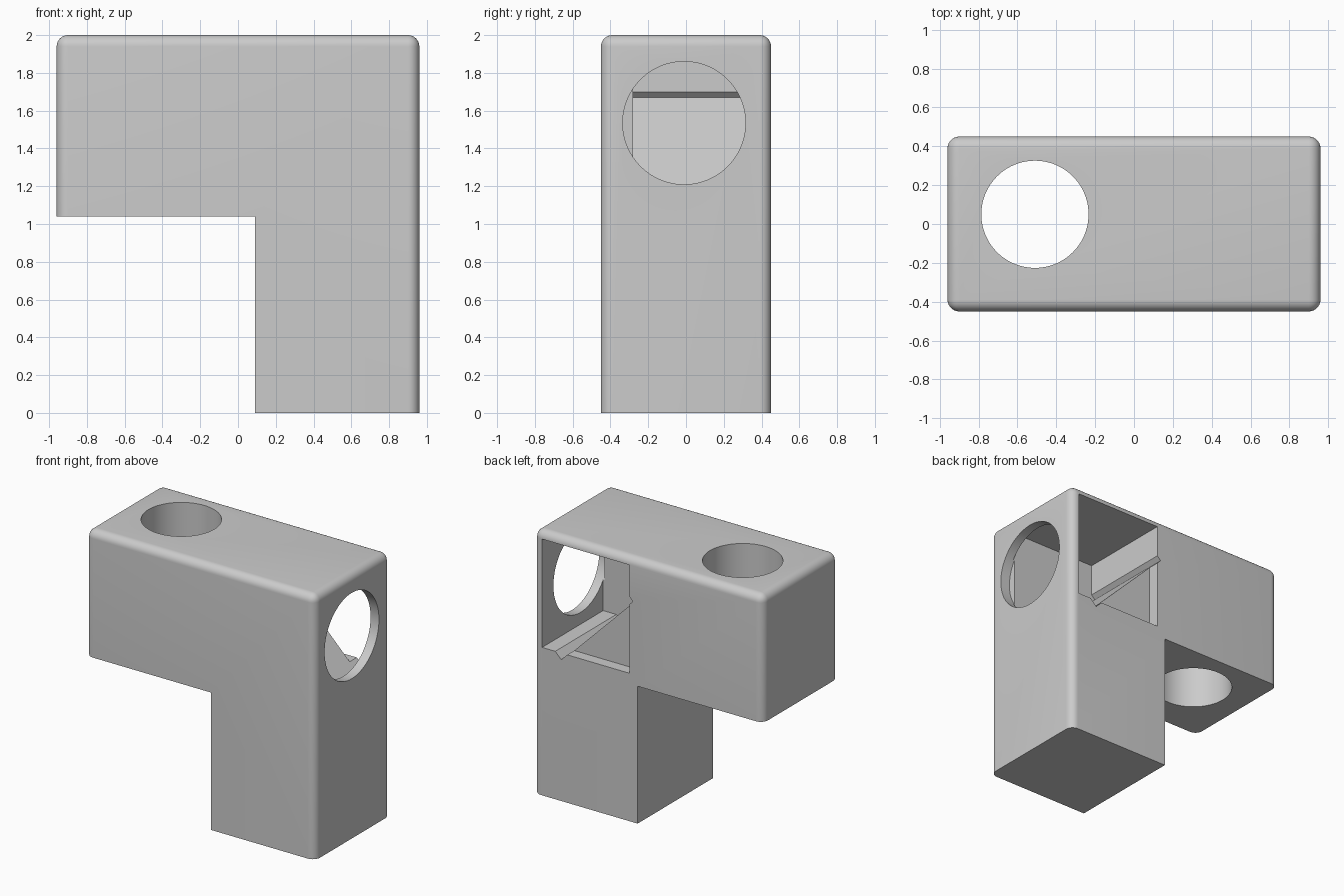
import bpy
import bmesh
from math import radians
from mathutils import Matrix, Vector

default = bpy.data.objects.get("Cube")
if default:
    bpy.data.objects.remove(default, do_unlink=True)

grey = bpy.data.materials.new("plain_grey")
grey.use_nodes = True
colour = (0.6, 0.6, 0.6, 1)
grey.diffuse_color = colour
grey.node_tree.nodes["Principled BSDF"].inputs["Base Color"].default_value = colour


def finish(name, bm):
    bmesh.ops.recalc_face_normals(bm, faces=bm.faces)
    mesh = bpy.data.meshes.new(name)
    bm.to_mesh(mesh)
    bm.free()
    mesh.materials.append(grey)
    obj = bpy.data.objects.new(name, mesh)
    bpy.context.collection.objects.link(obj)
    return obj


def prism(profile, y0, y1):
    """Extrude an x-z profile along y."""
    bm = bmesh.new()
    face = bm.faces.new([bm.verts.new((x, y0, z)) for x, z in profile])
    new = bmesh.ops.extrude_face_region(bm, geom=[face])["geom"]
    verts = [v for v in new if isinstance(v, bmesh.types.BMVert)]
    bmesh.ops.translate(bm, verts=verts, vec=(0, y1 - y0, 0))
    return bm


def cylinder(radius, depth, centre, along_x=False):
    bm = bmesh.new()
    turn = Matrix.Rotation(radians(90), 4, "Y") if along_x else Matrix()
    bmesh.ops.create_cone(bm, cap_ends=True, segments=96, radius1=radius,
                          radius2=radius, depth=depth,
                          matrix=Matrix.Translation(Vector(centre)) @ turn)
    return bm


# L-shaped body with rounded top and outer vertical edges
W, D, H = 0.96, 0.45, 2.0
bm = prism([(0.09, 0), (W, 0), (W, H), (-W, H), (-W, 1.04), (0.09, 1.04)], -D, D)


def is_rounded(edge):
    a, b = (v.co for v in edge.verts)
    on_top = min(a.z, b.z) > H - 0.01
    upright = abs(a.z - b.z) > 0.1 and min(abs(a.x), abs(b.x)) > W - 0.01
    return on_top or upright


bmesh.ops.bevel(bm, geom=[e for e in bm.edges if is_rounded(e)], offset=0.06,
                segments=8, profile=0.5, affect="EDGES")
body = finish("elbow_housing", bm)

# Chamber with a sloping ramp and a slanted plate slot, open at the back
chamber = [(0.16, 1.94), (0.89, 1.94), (0.89, 1.12), (0.78, 1.12),
           (0.73, 1.07), (0.13, 1.67), (0.16, 1.70)]
# Shallow rectangular recess around the rear opening
recess = [(0.16, 1.94), (0.89, 1.94), (0.89, 1.12), (0.16, 1.12)]

cutters = [
    finish("chamber_cutter", prism(chamber, -0.28, 0.6)),
    finish("recess_cutter", prism(recess, 0.365, 0.55)),
    finish("side_hole_cutter", cylinder(0.325, 0.24, (1.0, -0.01, 1.535), True)),
    finish("top_hole_cutter", cylinder(0.276, 1.4, (-0.51, 0.05, 1.5))),
]

# Carve the openings
bpy.ops.object.select_all(action="DESELECT")
bpy.context.view_layer.objects.active = body
body.select_set(True)
for cutter in cutters:
    cut = body.modifiers.new(cutter.name, "BOOLEAN")
    cut.operation = "DIFFERENCE"
    cut.solver = "EXACT"
    cut.object = cutter
    bpy.ops.object.modifier_apply(modifier=cut.name)
    bpy.data.objects.remove(cutter, do_unlink=True)

bpy.ops.object.shade_smooth_by_angle(angle=radians(30))
